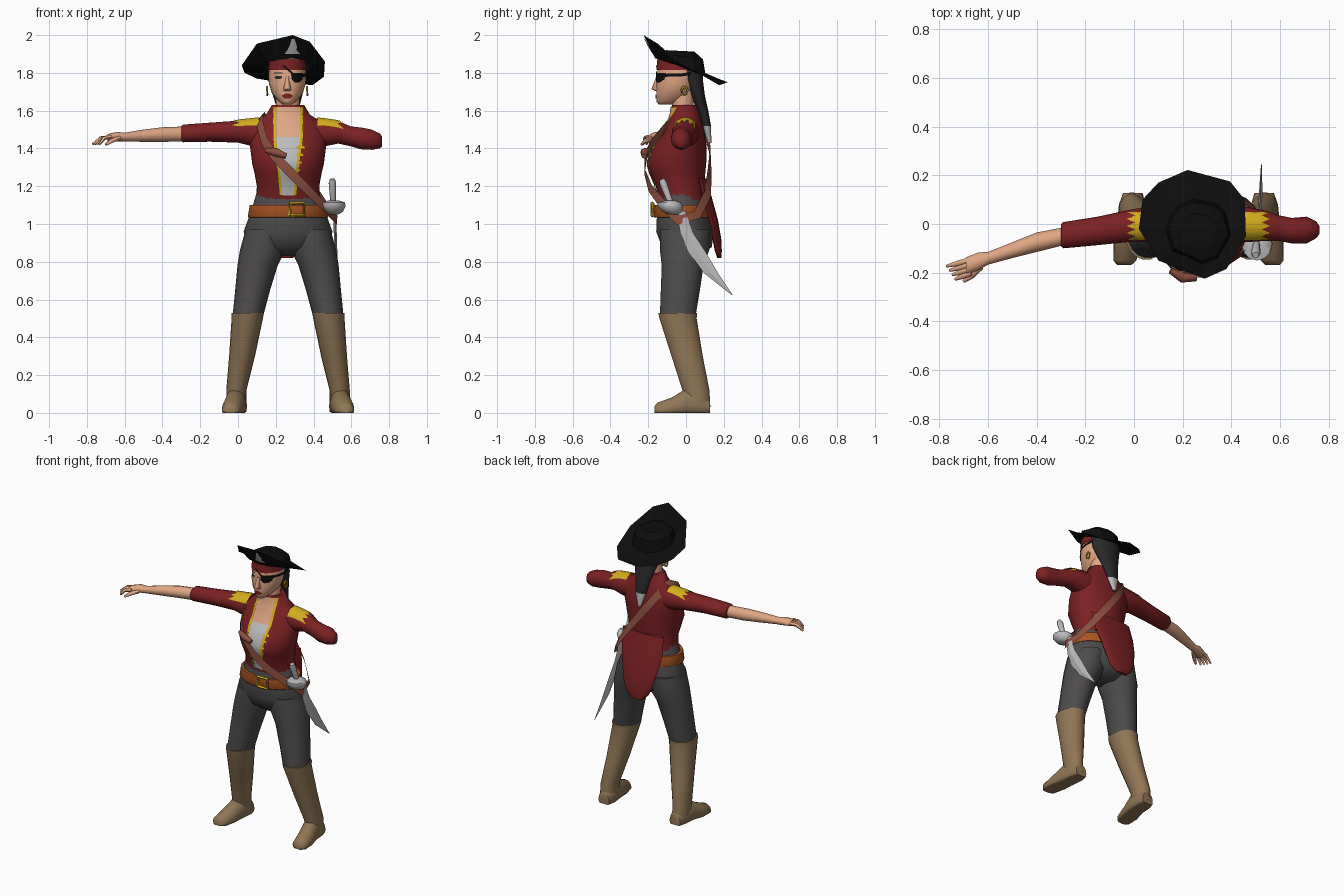
import bpy, bmesh
from math import sin, cos, pi
from mathutils import Vector
from mathutils.bvhtree import BVHTree

if "Cube" in bpy.data.objects:
    bpy.data.objects.remove(bpy.data.objects["Cube"])

MID = 0.265  # body centre line
COLOURS = {
    "coat_red": (.2, .015, .016), "gold": (.65, .42, .012), "skin": (.74, .38, .23),
    "trouser_grey": (.075, .07, .07), "boot_tan": (.28, .18, .09), "hat_black": (.004, .004, .004),
    "belt_orange": (.4, .09, .015), "strap_brown": (.27, .08, .05), "silver": (.5, .5, .51),
    "hair_dark": (.022, .022, .024)}
MATS = {}
for key, rgb in COLOURS.items():
    m = bpy.data.materials.new(key)
    m.use_nodes = True
    m.diffuse_color = (*rgb, 1)
    m.node_tree.nodes["Principled BSDF"].inputs["Base Color"].default_value = (*rgb, 1)
    MATS[key] = m


def finish(name, bm, mat, smooth=True, closed=True):
    """Turn a bmesh into a named object with one material."""
    if closed:
        bmesh.ops.recalc_face_normals(bm, faces=bm.faces[:])
    me = bpy.data.meshes.new(name)
    bm.to_mesh(me)
    bm.free()
    ob = bpy.data.objects.new(name, me)
    bpy.context.collection.objects.link(ob)
    me.materials.append(MATS[mat])
    if smooth:
        bpy.ops.object.select_all(action='DESELECT')
        ob.select_set(True)
        bpy.context.view_layer.objects.active = ob
        bpy.ops.object.shade_smooth_by_angle(angle=pi / 3)
    return ob


def skin_rings(bm, rings, caps=True):
    """Bridge equal closed rings of points with quads."""
    rows = [[bm.verts.new(p) for p in r] for r in rings]
    n = len(rows[0])
    for a, b in zip(rows, rows[1:]):
        for i in range(n):
            bm.faces.new((a[i], a[(i + 1) % n], b[(i + 1) % n], b[i]))
    if caps:
        bm.faces.new(rows[0])
        bm.faces.new(rows[-1])


def loft(name, mat, axis, sections, n=18, flip=False, smooth=True):
    """Sections are (position on axis, low a, high a, low b, high b)."""
    rings = []
    for t, a0, a1, b0, b1 in sections:
        ring = []
        for i in range(n):
            w = 2 * pi * i / n
            p = [(a0 + a1) / 2 + (a1 - a0) / 2 * cos(w), (b0 + b1) / 2 + (b1 - b0) / 2 * sin(w)]
            p.insert("xyz".index(axis), t)
            p[2] = max(p[2], 0)
            if flip:
                p[0] = 2 * MID - p[0]
            ring.append(p)
        rings.append(ring)
    bm = bmesh.new()
    skin_rings(bm, rings)
    return finish(name, bm, mat, smooth)


def tube(name, mat, pts, radii, n=8):
    pts = [Vector(p) for p in pts]
    rings = []
    for i, p in enumerate(pts):
        d = pts[min(i + 1, len(pts) - 1)] - pts[max(i - 1, 0)]
        q = d.to_track_quat('Z', 'Y')
        rings.append([p + q @ Vector((cos(2 * pi * k / n), sin(2 * pi * k / n), 0)) * radii[i] for k in range(n)])
    bm = bmesh.new()
    skin_rings(bm, rings)
    return finish(name, bm, mat)


def ribbon(name, mat, pts, width, closed):
    """Flat band around the body, standing off its vertical axis."""
    pts = [Vector(p) for p in pts]
    n = len(pts)
    bm = bmesh.new()
    pairs = []
    for i, p in enumerate(pts):
        d = pts[(i + 1) % n] - pts[i - 1] if closed or 0 < i < n - 1 else Vector((0, 1, 0))
        out = Vector((p.x - MID, p.y, max(0, p.z - 1.45) if closed else 0))
        side = d.cross(out).normalized() * width / 2
        pairs.append((bm.verts.new(p + side), bm.verts.new(p - side)))
    for i in range(n if closed else n - 1):
        a, b = pairs[i], pairs[(i + 1) % n]
        bm.faces.new((a[0], b[0], b[1], a[1]))
    return finish(name, bm, mat)


def surface(*objs):
    bm = bmesh.new()
    for o in objs:
        bm.from_mesh(o.data)
    return BVHTree.FromBMesh(bm)


def patch(name, mat, tree, rows, top=False, cols=6, sub=5, lift=.006):
    """Thin plate laid on a surface; rows are (height, left, right)."""
    fine = [[p + (q - p) * k / sub for p, q in zip(a, b)] for a, b in zip(rows, rows[1:]) for k in range(sub)]
    fine.append(rows[-1])
    d = Vector((0, 0, -1)) if top else Vector((0, 1, 0))
    bm = bmesh.new()
    grid = []
    for v, u0, u1 in fine:
        line = []
        for c in range(cols + 1):
            u = u0 + (u1 - u0) * c / cols
            start = Vector((u, v, 3)) if top else Vector((u, -1, v))
            hit = tree.ray_cast(start, d)[0]
            if hit is None:
                hit = tree.find_nearest(Vector((u, v, 1.5)) if top else Vector((u, -.1, v)))[0]
            line.append(bm.verts.new(hit - d * lift))
        grid.append(line)
    for a, b in zip(grid, grid[1:]):
        for i in range(cols):
            f = bm.faces.new((a[i], a[i + 1], b[i + 1], b[i]))
            f.normal_update()
            if f.normal.dot(d) > 0:
                f.normal_flip()
    return finish(name, bm, mat, closed=False)


# Trousers and boots
loft("trouser_seat", "trouser_grey", "z", [
    (1.17, .1, .43, -.14, .09), (1.07, .07, .46, -.155, .11), (.96, .03, .5, -.16, .145),
    (.88, .05, .48, -.13, .14), (.83, .18, .35, -.06, .08)])
for side, flip in (("right", False), ("left", True)):
    loft(side + "_trouser_leg", "trouser_grey", "z", [
        (.97, .04, .25, -.14, .13), (.86, .01, .25, -.14, .125), (.78, -.003, .21, -.13, .095),
        (.65, -.015, .17, -.135, .075), (.5, -.03, .13, -.14, .05)], flip=flip)
    loft(side + "_boot_shaft", "boot_tan", "z", [
        (.53, -.035, .137, -.148, .06), (.5, -.034, .132, -.142, .058), (.3, -.047, .09, -.078, .09),
        (.12, -.062, .045, -.02, .125), (.03, -.062, .045, 0, .13)], flip=flip)
    loft(side + "_boot_foot", "boot_tan", "y", [
        (-.168, -.07, -.01, -.01, .035), (-.15, -.085, .01, -.03, .055), (-.07, -.085, .03, -.04, .085),
        (.0, -.07, .042, -.05, .13), (.08, -.062, .048, -.05, .12), (.128, -.045, .035, -.03, .08)], flip=flip)

# Coat body and tail
coat = loft("coat_body", "coat_red", "z", [
    (1.13, .095, .435, -.145, .105), (1.2, .1, .43, -.16, .1), (1.27, .087, .443, -.19, .102),
    (1.32, .075, .455, -.205, .107), (1.4, .065, .465, -.18, .11), (1.48, .06, .47, -.12, .1),
    (1.54, .09, .44, -.095, .085), (1.58, .15, .38, -.08, .075), (1.63, .18, .35, -.075, .06)], n=28)
loft("coat_tail", "coat_red", "z", [
    (1.24, .11, .42, .06, .11), (1.13, .1, .41, .08, .14), (1.02, .115, .385, .115, .17),
    (.92, .14, .36, .14, .187), (.86, .165, .34, .152, .19), (.82, .21, .29, .165, .188)])

# Sleeves, bare right forearm and hand
right_sleeve = loft("right_sleeve", "coat_red", "x", [
    (.16, -.07, .07, 1.4, 1.565), (.08, -.075, .072, 1.41, 1.557), (0, -.072, .062, 1.43, 1.548),
    (-.15, -.087, .03, 1.435, 1.537), (-.29, -.1, .008, 1.432, 1.527), (-.3, -.092, 0, 1.438, 1.52)])
left_sleeve = loft("left_sleeve", "coat_red", "x", [
    (.37, -.07, .07, 1.4, 1.565), (.46, -.075, .07, 1.41, 1.555), (.53, -.07, .058, 1.425, 1.545),
    (.6, -.07, .035, 1.41, 1.517), (.65, -.08, .025, 1.395, 1.512), (.71, -.08, .03, 1.392, 1.5),
    (.75, -.058, .01, 1.4, 1.48), (.763, -.04, -.01, 1.41, 1.465)])
loft("right_forearm", "skin", "x", [
    (-.26, -.08, -.008, 1.437, 1.517), (-.4, -.115, -.035, 1.435, 1.512), (-.5, -.14, -.075, 1.435, 1.5),
    (-.6, -.167, -.115, 1.437, 1.483), (-.64, -.19, -.117, 1.438, 1.488), (-.69, -.21, -.137, 1.437, 1.476)], n=12)
for i in range(4):
    y = -.147 - .018 * i
    reach = -.77 + .012 * i
    tube("finger", "skin", [(-.67, y, 1.46), ((reach - .68) / 2, y - .015, 1.455), (reach, y - .026, 1.422)],
         [.012, .011, .006], 6)
tube("thumb", "skin", [(-.63, -.175, 1.455), (-.67, -.215, 1.44), (-.7, -.235, 1.42)], [.014, .012, .007], 6)

# Open front: skin, shirt, gold edging and clasps
body = surface(coat, right_sleeve, left_sleeve)
opening = [(1.62, .062), (1.46, .065), (1.3, .043), (1.15, .03)]
patch("bare_chest", "skin", body, [(z, MID - w, MID + w) for z, w in opening[:2]])
patch("shirt_front", "silver", body, [(z, MID - w, MID + w) for z, w in opening[1:]])
for s in (-1, 1):
    patch("gold_edging", "gold", body,
          [(z, *sorted((MID + s * w, MID + s * (w + .016)))) for z, w in opening], cols=2, lift=.008)
for i in range(4):
    z = 1.4 - .04 * i
    patch("gold_clasp", "gold", body, [(z, .31, .355 - .008 * i), (z + .012, .31, .35 - .008 * i)], cols=3, sub=1)

# Fringed shoulder pieces
fringe = [(-.066 + .0145 * i, -.03 + .035 * (i % 2), .11) for i in range(9)]
patch("right_epaulette", "gold", body, fringe, top=True, sub=2)
patch("left_epaulette", "gold", body, [(y, 2 * MID - b, 2 * MID - a) for y, a, b in fringe], top=True, sub=2)

# Belt, buckle, shoulder strap and pouch
loft("belt", "belt_orange", "z", [
    (1.035, .055, .475, -.17, .128), (1.04, .052, .478, -.174, .13), (1.1, .062, .468, -.168, .12)], n=24)
x0, x1, z0, z1, y = .275, .35, 1.045, 1.112, -.178
tube("buckle", "gold", [(x0, y, z0), (x1, y, z0), (x1, y, z1), (x0, y, z1), (x0, y, z0)], [.01] * 5, 4)
ribbon("shoulder_strap", "strap_brown", [
    (.125, -.01, 1.575), (.115, -.09, 1.53), (.14, -.165, 1.44), (.19, -.212, 1.365), (.27, -.22, 1.28),
    (.36, -.19, 1.19), (.45, -.12, 1.1), (.525, -.04, 1.02), (.5, .06, 1.05), (.42, .115, 1.16),
    (.34, .125, 1.27), (.24, .125, 1.4), (.16, .095, 1.51)], .05, True)
tube("pouch", "strap_brown", [(.15, -.19, 1.39), (.2, -.22, 1.38), (.255, -.222, 1.36)], [.014, .022, .014])

# Sword
loft("sword_blade", "silver", "z", [
    (1.07, .503, .517, -.05, -.005), (.95, .507, .523, -.03, .04), (.85, .51, .526, .015, .105),
    (.74, .514, .528, .095, .17), (.625, .522, .526, .24, .246)], n=4, smooth=False)
tube("sword_grip", "silver", [(.5, -.128, 1.237), (.5, -.12, 1.215), (.505, -.07, 1.08)], [.014, .02, .013])
loft("sword_guard", "silver", "z", [
    (1.05, .48, .53, -.09, -.04), (1.065, .455, .555, -.125, -.02), (1.095, .44, .57, -.15, -.015),
    (1.115, .445, .565, -.15, -.03), (1.125, .48, .53, -.11, -.06)], n=12)

# Head, neck and face
loft("neck", "skin", "z", [(1.54, .19, .335, -.07, .05), (1.62, .2, .325, -.075, .04), (1.74, .2, .325, -.07, .05)])
head = loft("head", "skin", "z", [
    (1.632, .235, .287, -.145, -.06), (1.65, .215, .307, -.158, -.01), (1.69, .18, .342, -.158, .035),
    (1.74, .164, .358, -.158, .06), (1.79, .162, .36, -.153, .07), (1.84, .165, .357, -.152, .075),
    (1.89, .19, .335, -.12, .06)])
loft("nose", "skin", "z", [(1.705, .24, .282, -.165, -.13), (1.715, .24, .282, -.183, -.13),
                           (1.78, .253, .269, -.158, -.13)], n=8)
loft("head_scarf", "coat_red", "z", [(1.815, .158, .364, -.158, .08), (1.87, .165, .357, -.155, .075)])
face = surface(head)
patch("lips", "coat_red", face, [(1.664, .245, .277), (1.678, .23, .292), (1.69, .25, .272)], sub=2)
patch("right_eye", "hair_dark", face, [(1.768, .2, .225), (1.776, .192, .235), (1.784, .2, .228)], sub=1, lift=.004)
patch("right_brow", "hair_dark", face, [(1.797, .187, .235), (1.803, .192, .238)], sub=1, lift=.004)
patch("eye_patch", "hat_black", face, [(1.75, .3, .325), (1.765, .285, .342), (1.8, .28, .345)], lift=.009)
patch("patch_cord", "hat_black", face, [(1.84, .23, .245), (1.79, .29, .305)], cols=2, lift=.008)
ribbon("patch_band", "hat_black", [(.335, -.125, 1.785), (.362, -.07, 1.79), (.37, -.02, 1.79), (.355, .05, 1.8)], .016, False)
for x in (.155, .367):
    ring = [(x, -.008 + .016 * sin(k * pi / 4), 1.705 + .022 * cos(k * pi / 4)) for k in range(9)]
    tube("earring", "gold", ring, [.006] * 9, 5)

# Hair with a pale tied end
hair = loft("hair", "hair_dark", "z", [
    (1.85, .16, .362, -.03, .085), (1.76, .16, .362, -.01, .09), (1.68, .185, .34, .025, .1),
    (1.6, .21, .32, .06, .118), (1.52, .225, .305, .088, .132), (1.43, .255, .275, .115, .135)], n=12)
hair.data.materials.append(MATS["silver"])
for f in hair.data.polygons:
    f.material_index = int(f.center.z < 1.5)

# Hat: turned-up brim with a low crown
rim = [(.035, .1, 1.8), (.1, .17, 1.77), (.22, .222, 1.75), (.395, .175, 1.735), (.455, .1, 1.78), (.46, -.05, 1.86),
       (.38, -.185, 1.965), (.29, -.225, 2), (.1, -.15, 1.955), (.02, -.02, 1.84)]
centre = Vector((MID, -.03, 0))
bm = bmesh.new()
rings = [rim]
for r, z, tilt in ((.135, 1.825, .32), (.122, 1.885, .15), (.075, 1.915, .05)):
    ring = []
    for p in rim:
        d = (Vector((p[0], p[1], 0)) - centre).normalized()
        q = centre + d * r
        ring.append((q.x, q.y, z - tilt * q.y))
    rings.append(ring)
skin_rings(bm, rings, caps=False)
bmesh.ops.holes_fill(bm, edges=[e for e in bm.edges if e.is_boundary and min(v.co.z for v in e.verts) > 1.9
                                and all(abs(v.co.y + .03) < .08 for v in e.verts)])
hat = finish("hat", bm, "hat_black", smooth=False)
patch("hat_badge", "silver", surface(hat), [(1.9, .245, .33), (1.92, .262, .31), (1.94, .272, .312), (1.98, .285, .3)],
      cols=3, sub=2)
